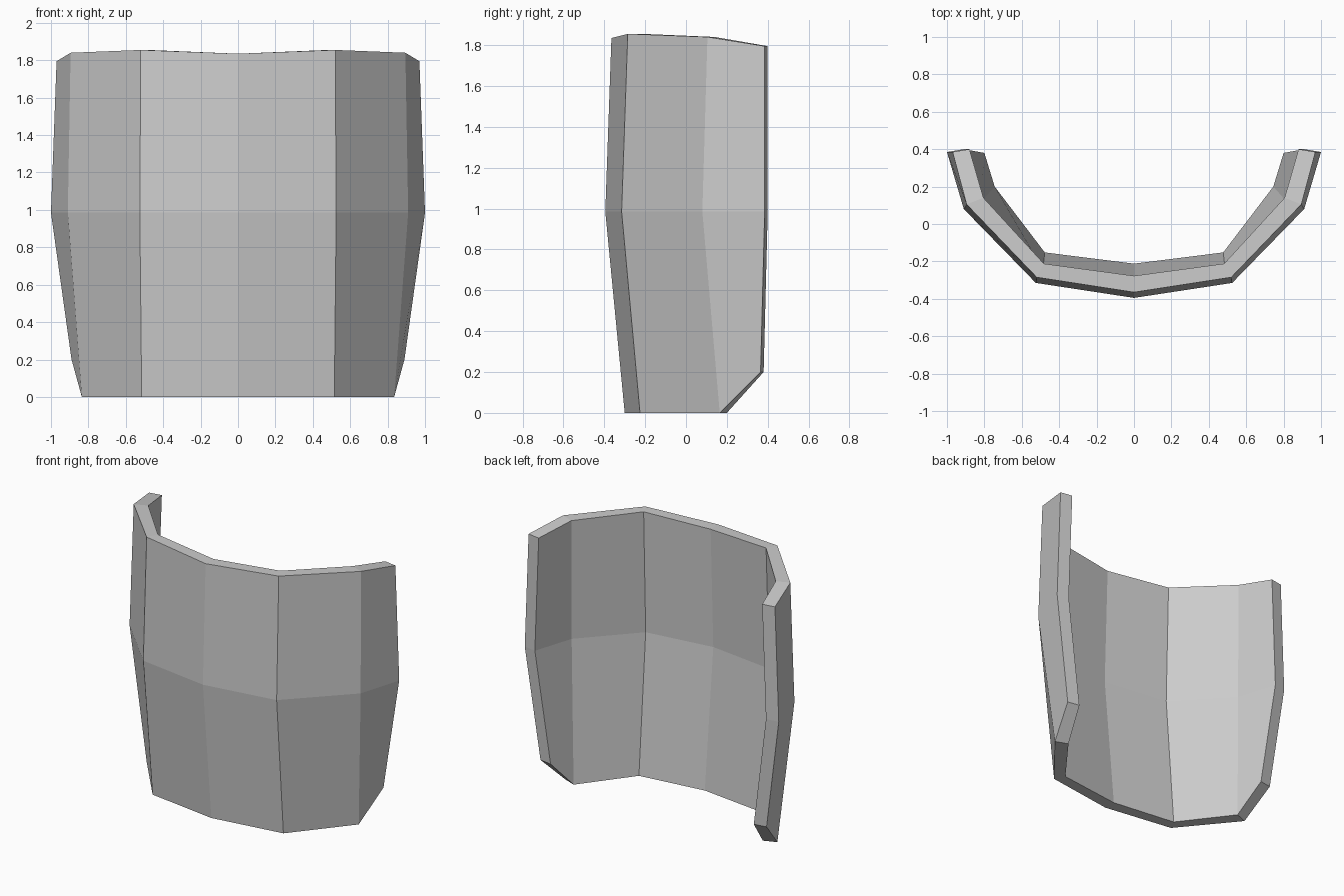
import bpy
import bmesh

cube = bpy.data.objects.get("Cube")
if cube:
    bpy.data.objects.remove(cube, do_unlink=True)

# Outer outline of each level, from the centre line to the side tip
LEVELS = [
    [(0, -0.30, 0), (0.515, -0.225, 0), (0.835, 0.165, 0), (0.89, 0.365, 0.2)],
    [(0, -0.395, 0.985), (0.525, -0.315, 0.985), (0.91, 0.08, 0.985), (1, 0.385, 0.985)],
    [(0, -0.365, 1.835), (0.52, -0.285, 1.855), (0.895, 0.105, 1.84), (0.97, 0.385, 1.795)],
]
# Step from the outer skin to the inner skin at each column
INSET = [(0, 0.088), (-0.038, 0.073), (-0.09, 0.035), (-0.09, 0.015)]


def full_row(half):
    """Mirror a half outline into a full row running from -x to +x."""
    return [(-x, y, z) for x, y, z in reversed(half[1:])] + half


def inner_half(half):
    return [(x + dx, y + dy, z) for (x, y, z), (dx, dy) in zip(half, INSET)]


bm = bmesh.new()
outer = [[bm.verts.new(p) for p in full_row(h)] for h in LEVELS]
inner = [[bm.verts.new(p) for p in full_row(inner_half(h))] for h in LEVELS]


def bridge(a, b):
    """Join two rows of vertices with quads."""
    for i in range(len(a) - 1):
        bm.faces.new((a[i], a[i + 1], b[i + 1], b[i]))


# Outer and inner skins
for skin in (outer, inner):
    for low, high in zip(skin, skin[1:]):
        bridge(low, high)

# Top and bottom rims, then the two side ends
for level in (0, -1):
    bridge(outer[level], inner[level])
for side in (0, -1):
    bridge([row[side] for row in outer], [row[side] for row in inner])

bmesh.ops.recalc_face_normals(bm, faces=bm.faces)
mesh = bpy.data.meshes.new("curved_plate")
bm.to_mesh(mesh)
bm.free()

# Plain grey
grey = bpy.data.materials.new("grey")
grey.use_nodes = True
colour = (0.6, 0.6, 0.6, 1)
grey.diffuse_color = colour
grey.node_tree.nodes["Principled BSDF"].inputs["Base Color"].default_value = colour
mesh.materials.append(grey)

plate = bpy.data.objects.new("curved_plate", mesh)
bpy.context.collection.objects.link(plate)
